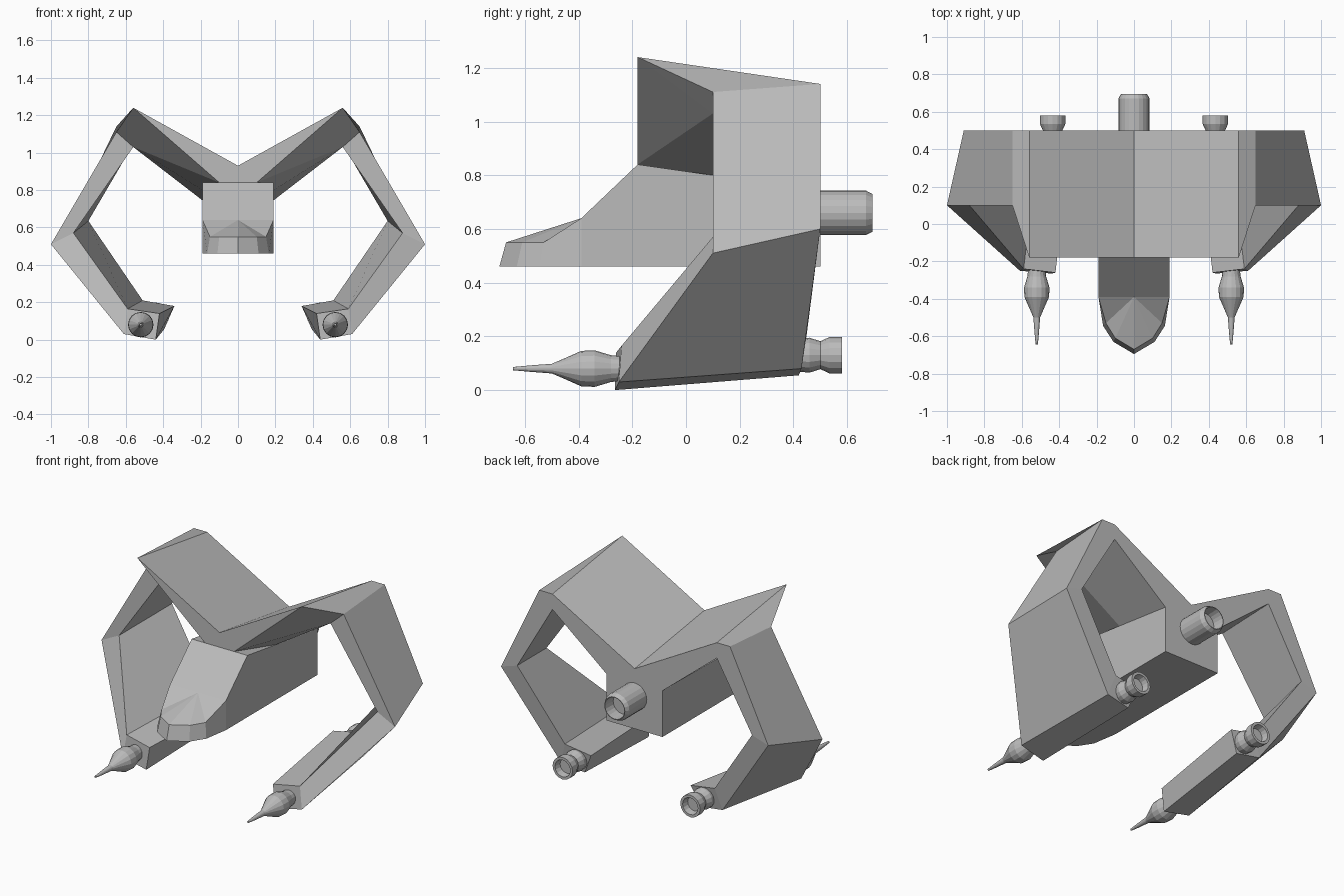
import bpy, bmesh, math
from mathutils import Vector

cube = bpy.data.objects.get("Cube")
if cube:
    bpy.data.objects.remove(cube, do_unlink=True)

grey = bpy.data.materials.new("hull_grey")
grey.use_nodes = True
colour = (0.5, 0.5, 0.5, 1)
grey.diffuse_color = colour
grey.node_tree.nodes["Principled BSDF"].inputs["Base Color"].default_value = colour


def finish(name, bm):
    """Weld, orient and link a mesh as a flat shaded part."""
    bmesh.ops.remove_doubles(bm, verts=bm.verts, dist=0.0005)
    bmesh.ops.recalc_face_normals(bm, faces=bm.faces)
    mesh = bpy.data.meshes.new(name)
    bm.to_mesh(mesh)
    bm.free()
    mesh.materials.append(grey)
    obj = bpy.data.objects.new(name, mesh)
    bpy.context.collection.objects.link(obj)
    return obj


def mirrored_shell(name, faces):
    """Build half-shell faces on +x together with their mirror image."""
    bm = bmesh.new()
    for side in (1, -1):
        for face in faces:
            bm.faces.new([bm.verts.new((side * x, y, z)) for x, y, z in face])
    return finish(name, bm)


def loft(name, rings, side):
    """Join four-cornered rings into a closed limb."""
    bm = bmesh.new()
    rows = [[bm.verts.new((side * x, y, z)) for x, y, z in ring] for ring in rings]
    for a, b in zip(rows, rows[1:]):
        for i in range(4):
            j = (i + 1) % 4
            bm.faces.new((a[i], a[j], b[j], b[i]))
    bm.faces.new(rows[0])
    bm.faces.new(rows[-1])
    return finish(name, bm)


def lathe(name, profile, x, z, sides=16):
    """Turn a (y, radius) profile about an axis along y, with capped ends."""
    bm = bmesh.new()
    rows = []
    for y, r in profile:
        angles = [math.tau * i / sides for i in range(sides)]
        rows.append([bm.verts.new((x + r * math.cos(a), y, z + r * math.sin(a)))
                     for a in angles])
    for a, b in zip(rows, rows[1:]):
        for i in range(sides):
            j = (i + 1) % sides
            bm.faces.new((a[i], a[j], b[j], b[i]))
    bm.faces.new(rows[0])
    bm.faces.new(rows[-1])
    return finish(name, bm)


def centre(p):
    return Vector((0, p[1], p[2]))


# Fuselage: side outline joined to the centre line, then a faceted nose
outline = [Vector((0.19, y, z)) for y, z in (
    (-0.39, 0.46), (0.5, 0.46), (0.5, 0.745), (0.1, 0.8), (-0.18, 0.84), (-0.39, 0.64))]
strips = [[a, b, centre(b), centre(a)] for a, b in zip(outline, outline[1:])]
low, brow = outline[0], outline[-1]
rim_top = [Vector(p) for p in ((0.15, -0.53, 0.55), (0.1, -0.61, 0.55), (0, -0.67, 0.55))]
rim_low = [Vector(p) for p in ((0.165, -0.545, 0.46), (0.11, -0.63, 0.46), (0, -0.695, 0.46))]
nose = [[centre(brow), brow, rim_top[0]],
        [centre(brow), rim_top[0], rim_top[1]],
        [centre(brow), rim_top[1], rim_top[2]],
        [brow, low, rim_low[0], rim_top[0]],
        [centre(low), low] + rim_low]
for i in range(2):
    nose.append([rim_top[i], rim_low[i], rim_low[i + 1], rim_top[i + 1]])
mirrored_shell("fuselage", [outline] + strips + nose)

# Raised wing roof with a swept leading edge
valley_front, valley_rear = (0, -0.18, 0.93), (0, 0.5, 0.83)
peak_front, peak_rear = (0.56, -0.18, 1.24), (0.56, 0.5, 1.14)
outer_front, outer_rear = (0.65, 0.1, 1.11), (0.65, 0.5, 1.14)
inner_front, inner_rear = (0.56, 0.1, 1.03), (0.56, 0.5, 1.045)
root_front, root_rear = (0.19, 0.1, 0.8), (0.19, 0.5, 0.745)
chin = (0.1, -0.18, 0.84)
mirrored_shell("wing_roof", [
    [valley_front, peak_front, peak_rear, valley_rear],
    [peak_front, outer_front, outer_rear, peak_rear],
    [valley_front, centre(chin), chin, peak_front],
    [peak_front, chin, inner_front],
    [peak_front, inner_front, outer_front],
    [chin, root_front, inner_front],
    [inner_front, root_front, root_rear, inner_rear],
    [valley_rear, peak_rear, outer_rear, inner_rear, root_rear, centre(root_rear)],
    [outer_front, inner_front, inner_rear, outer_rear],
    [chin, centre(chin), centre(root_front), root_front],
    [root_front, centre(root_front), centre(root_rear), root_rear]])

# Bent arm: shoulder, elbow, wrist and the inward pod end
shoulder = [outer_front, outer_rear, inner_rear, inner_front]
elbow = [(1, 0.1, 0.51), (0.91, 0.5, 0.6), (0.8, 0.5, 0.635), (0.88, 0.1, 0.57)]
wrist = [(0.61, -0.25, 0.03), (0.55, 0.43, 0.08), (0.51, 0.45, 0.21), (0.59, -0.24, 0.165)]
pod = [(0.44, -0.265, 0), (0.395, 0.42, 0.055), (0.34, 0.44, 0.18), (0.42, -0.26, 0.14)]

# Turned profiles for the guns and exhausts
gun = [(-0.23, 0.045), (-0.28, 0.05), (-0.34, 0.068), (-0.39, 0.066), (-0.46, 0.035),
       (-0.5, 0.018), (-0.58, 0.012), (-0.645, 0.006)]
small_exhaust = [(0.4, 0.06), (0.46, 0.065), (0.5, 0.052), (0.535, 0.068),
                 (0.58, 0.068), (0.58, 0.052), (0.54, 0.045)]
main_exhaust = [(0.45, 0.083), (0.67, 0.083), (0.695, 0.07), (0.695, 0.066), (0.62, 0.062)]

for side, label in ((1, "left"), (-1, "right")):
    loft(label + "_upper_arm", [shoulder, elbow], side)
    loft(label + "_lower_arm", [elbow, wrist, pod], side)
    lathe(label + "_gun", gun, side * 0.52, 0.08)
    lathe(label + "_exhaust", small_exhaust, side * 0.435, 0.13)
lathe("main_exhaust", main_exhaust, 0, 0.66, 20)
